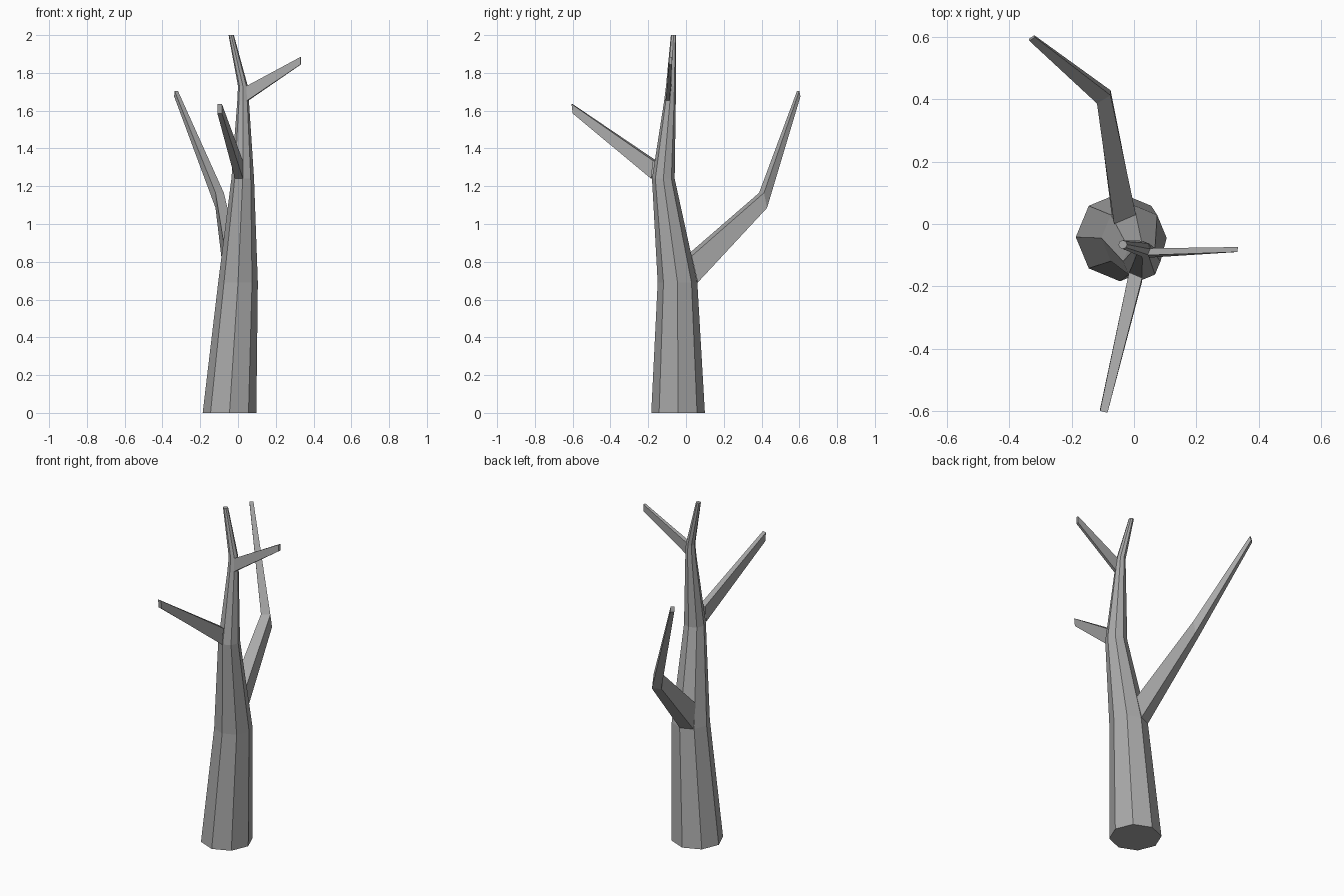
import bpy
import bmesh
from math import cos, sin, pi
from mathutils import Vector

cube = bpy.data.objects.get("Cube")
if cube:
    bpy.data.objects.remove(cube)

bark = bpy.data.materials.new("grey_bark")
bark.use_nodes = True
grey = (0.4, 0.4, 0.4, 1)
bark.diffuse_color = grey
bark.node_tree.nodes["Principled BSDF"].inputs["Base Color"].default_value = grey


def octagon(x, y, z, radius):
    """Level eight-sided ring of the trunk."""
    return [Vector((x + radius * cos(i * pi / 4), y + radius * sin(i * pi / 4), z))
            for i in range(8)]


def quad(centre, side, rise):
    """Four-sided branch section from its centre and two half axes."""
    c, s, r = Vector(centre), Vector(side), Vector(rise)
    return [c - s - r, c + s - r, c + s + r, c - s + r]


def loft(name, sections, cap_start=False):
    """Skin consecutive sections into one flat-shaded limb."""
    bm = bmesh.new()
    rings = [[bm.verts.new(p) for p in section] for section in sections]
    for low, high in zip(rings, rings[1:]):
        n = len(low)
        for i in range(n):
            j = (i + 1) % n
            bm.faces.new((low[i], low[j], high[j], high[i]))
    bm.faces.new(rings[-1])
    start = bm.faces.new(rings[0][::-1])
    bmesh.ops.recalc_face_normals(bm, faces=bm.faces[:])
    if not cap_start:
        bmesh.ops.delete(bm, geom=[start], context="FACES_ONLY")
    mesh = bpy.data.meshes.new(name)
    bm.to_mesh(mesh)
    bm.free()
    mesh.materials.append(bark)
    bpy.context.collection.objects.link(bpy.data.objects.new(name, mesh))


# Bent, tapering trunk
loft("trunk", [
    octagon(-0.045, -0.042, 0, 0.142),
    octagon(0, -0.045, 0.69, 0.105),
    octagon(0.025, -0.12, 1.24, 0.06),
    octagon(0.027, -0.085, 1.65, 0.031),
    octagon(0.026, -0.08, 1.73, 0.026),
    octagon(-0.036, -0.066, 2, 0.014),
], cap_start=True)

# Straight branch reaching forward
loft("front_branch", [
    quad((0.005, -0.17, 1.287), (0.021, -0.009, 0), (0, 0.006, 0.047)),
    quad((-0.097, -0.6, 1.61), (0.012, -0.003, 0), (0, -0.003, 0.025)),
])

# Elbowed branch reaching back
loft("back_branch", [
    quad((-0.033, 0.031, 0.76), (0.035, 0.015, 0), (0.004, -0.016, 0.07)),
    quad((-0.097, 0.408, 1.125), (0.022, 0.013, 0), (0, -0.008, 0.04)),
    quad((-0.328, 0.597, 1.69), (0.009, 0.006, 0), (0.001, -0.003, 0.015)),
])

# Short branch near the top
loft("upper_left_branch", [
    quad((0.05, -0.093, 1.692), (0.004, 0.011, 0), (-0.002, 0.004, 0.038)),
    quad((0.333, -0.082, 1.865), (0.001, 0.008, 0), (0, 0, 0.02)),
])
